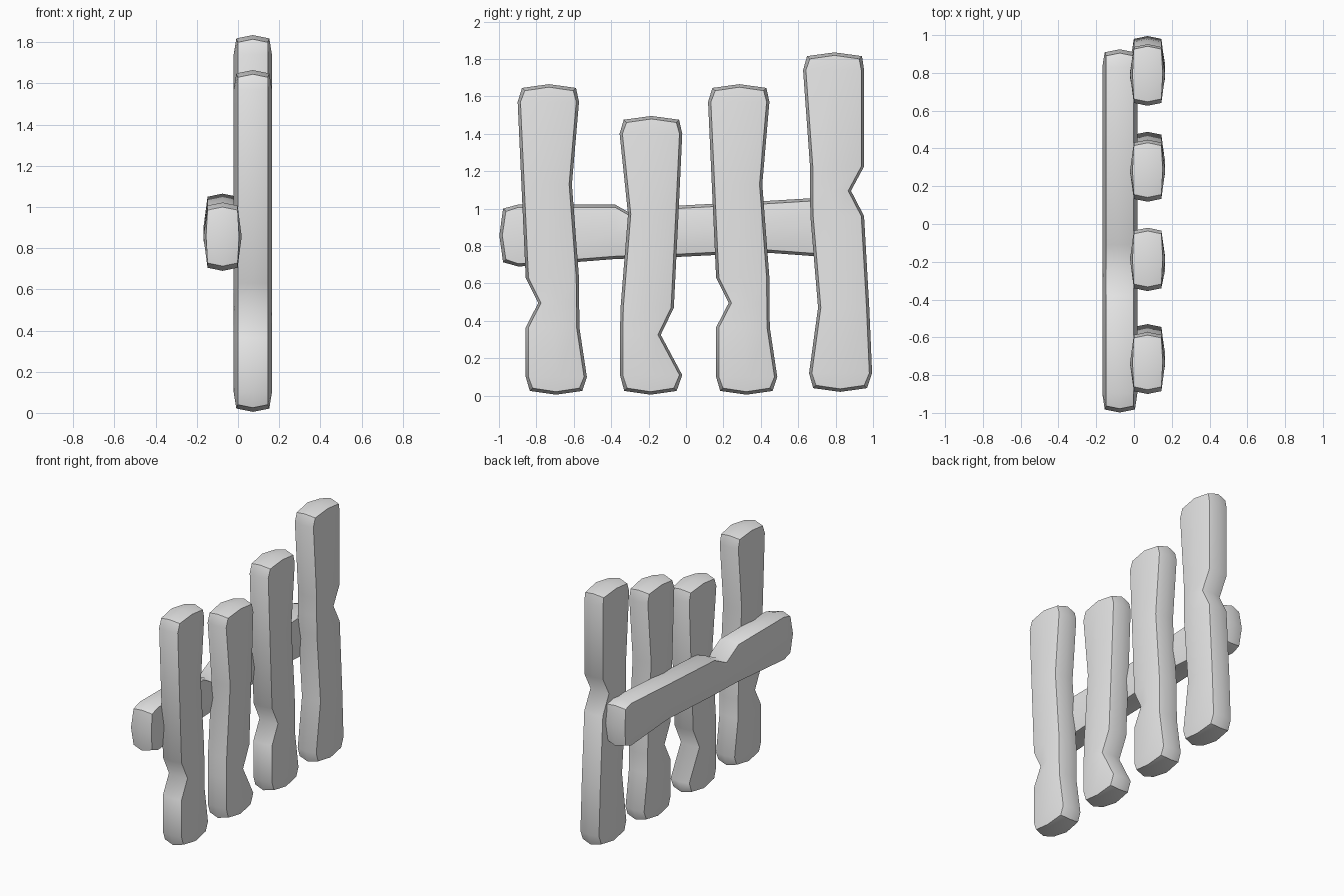
import bpy
import bmesh
from mathutils import Vector

cube = bpy.data.objects.get("Cube")
if cube:
    bpy.data.objects.remove(cube, do_unlink=True)

# One plain grey for the whole fence
GREY = (0.8, 0.8, 0.8, 1.0)
grey = bpy.data.materials.new("plain_grey")
grey.use_nodes = True
grey.diffuse_color = GREY
grey.node_tree.nodes["Principled BSDF"].inputs["Base Color"].default_value = GREY

RIM = 0.015      # how far the narrow sides bulge past the corner edges
EDGE = 0.073     # half thickness at the corner edges
BULGE = 0.093    # half thickness along the middle of the broad faces


def plank(name, x, stations, along_y=False):
    """Hewn board. Stations are (distance along, low side, high side)."""
    bm = bmesh.new()
    side = {}

    def vert(depth, across, along):
        co = (x + depth, along, across) if along_y else (x + depth, across, along)
        return bm.verts.new(Vector(co))

    # Eight-sided rings: corners, bulged broad faces, ridged narrow sides
    rings = []
    last = len(stations) - 1
    for i, (t, lo, hi) in enumerate(stations):
        end = -1 if i == 0 else (1 if i == last else 0)
        mid = (lo + hi) / 2
        bulge = 0.08 if end else BULGE
        corner = t - end * RIM
        crown = t + end * 0.004
        rings.append([
            vert(-EDGE, lo + RIM, corner), vert(0, lo, t), vert(EDGE, lo + RIM, corner),
            vert(bulge, mid, crown),
            vert(EDGE, hi - RIM, corner), vert(0, hi, t), vert(-EDGE, hi - RIM, corner),
            vert(-bulge, mid, crown)])

    # Long sides, two strips per face
    for a, b in zip(rings, rings[1:]):
        for k in range(8):
            n = (k + 1) % 8
            side[bm.faces.new((a[k], a[n], b[n], b[k]))] = k // 2

    # Slightly peaked ends
    for ring, (t, lo, hi), end in ((rings[0], stations[0], -1), (rings[-1], stations[-1], 1)):
        peak = vert(0, (lo + hi) / 2, t + end * 0.02)
        for k in range(1, 8, 2):
            face = bm.faces.new((ring[k], ring[k - 1], ring[k - 2], peak))
            side[face] = 5 + end

    # Smooth within each side, crisp where two sides meet
    bmesh.ops.recalc_face_normals(bm, faces=bm.faces)
    for f in bm.faces:
        f.smooth = True
    for e in bm.edges:
        e.smooth = len({side[f] for f in e.link_faces}) == 1

    mesh = bpy.data.meshes.new(name)
    bm.to_mesh(mesh)
    bm.free()
    mesh.materials.append(grey)
    obj = bpy.data.objects.new(name, mesh)
    bpy.context.scene.collection.objects.link(obj)
    return obj


# Upright boards, front to back
POST_X = 0.072
notched = [(0.025, -0.835, -0.555), (0.10, -0.857, -0.53), (0.365, -0.857, -0.57),
           (0.495, -0.79, -0.571), (0.63, -0.857, -0.572), (1.13, -0.88, -0.61),
           (1.57, -0.90, -0.572), (1.645, -0.877, -0.588)]
plank("first_post", POST_X, notched)
plank("second_post", POST_X,
      [(0.025, -0.33, -0.05), (0.11, -0.353, -0.02), (0.325, -0.353, -0.135),
       (0.47, -0.35, -0.065), (0.97, -0.31, -0.04), (1.40, -0.355, -0.02),
       (1.475, -0.333, -0.037)])
plank("third_post", POST_X, [(t, lo + 1.018, hi + 1.018) for t, lo, hi in notched])
plank("fourth_post", POST_X,
      [(0.04, 0.68, 0.968), (0.12, 0.658, 0.995), (0.47, 0.706, 0.98),
       (0.96, 0.665, 0.952), (1.095, 0.663, 0.882), (1.225, 0.663, 0.952),
       (1.74, 0.626, 0.952), (1.815, 0.647, 0.941)])

# Cross rail behind the posts, with a notch in its top edge
plank("cross_rail", -0.075,
      [(-0.978, 0.713, 1.0), (-0.895, 0.69, 1.022), (-0.38, 0.73, 1.022),
       (-0.245, 0.735, 0.945), (-0.11, 0.738, 1.012), (0.42, 0.765, 1.04),
       (0.83, 0.735, 1.065), (0.905, 0.76, 1.045)], along_y=True)
